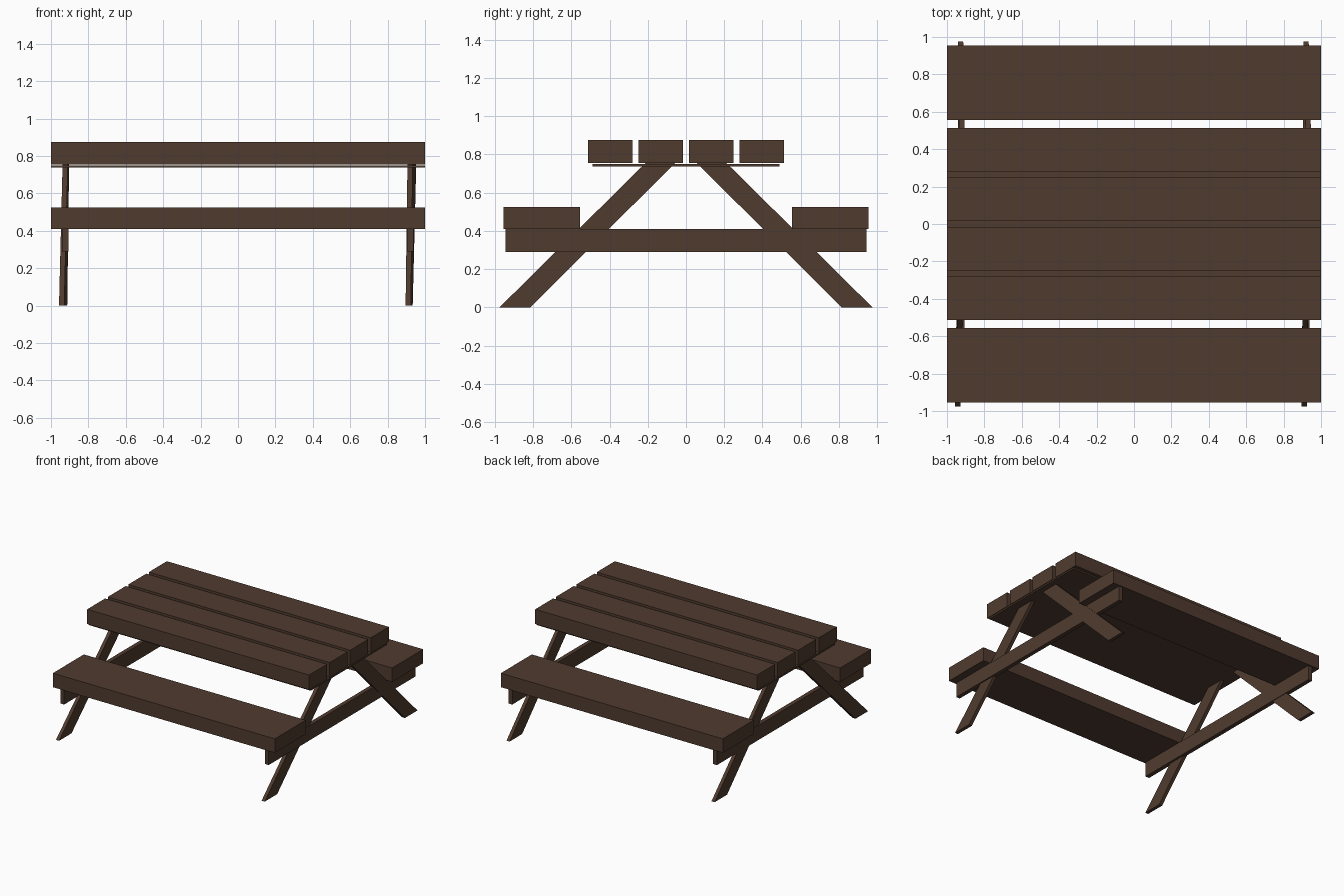
import bpy

if "Cube" in bpy.data.objects:
    bpy.data.objects.remove(bpy.data.objects["Cube"])

wood = bpy.data.materials.new("dark brown wood")
wood.diffuse_color = (0.08, 0.044, 0.028, 1)
wood.use_nodes = True
wood.node_tree.nodes["Principled BSDF"].inputs["Base Color"].default_value = wood.diffuse_color


def mesh_object(name, verts, faces):
    mesh = bpy.data.meshes.new(name)
    mesh.from_pydata(verts, [], faces)
    mesh.materials.append(wood)
    ob = bpy.data.objects.new(name, mesh)
    bpy.context.collection.objects.link(ob)
    return ob


def prism(name, profile, x_low, x_high):
    """Extrude a y-z outline along x; x_low / x_high give the x span per point."""
    n = len(profile)
    verts = [(x, y, z) for x, (y, z) in zip(x_low, profile)]
    verts += [(x, y, z) for x, (y, z) in zip(x_high, profile)]
    faces = [tuple(range(n))[::-1], tuple(range(n, 2 * n))]
    faces += [(i, (i + 1) % n, (i + 1) % n + n, i + n) for i in range(n)]
    ob = mesh_object(name, verts, faces)
    # consistent outward normals
    import bmesh
    bm = bmesh.new()
    bm.from_mesh(ob.data)
    bmesh.ops.recalc_face_normals(bm, faces=bm.faces)
    bm.to_mesh(ob.data)
    bm.free()
    return ob


def box(name, x0, x1, y0, y1, z0, z1):
    return prism(name, [(y0, z0), (y1, z0), (y1, z1), (y0, z1)], [x0] * 4, [x1] * 4)


# Tabletop planks
for i, y in enumerate((-0.397, -0.132, 0.132, 0.397)):
    box(f"table_plank_{i + 1}", -1, 1, y - 0.116, y + 0.116, 0.755, 0.875)

# Thin panel under the tabletop
box("table_under_panel", -1, 1, -0.49, 0.49, 0.738, 0.750)

# Benches
box("front_bench", -1, 1, -0.955, -0.556, 0.41, 0.524)
box("back_bench", -1, 1, 0.556, 0.955, 0.41, 0.524)

# Cross beams carrying the benches
box("left_cross_beam", -0.940, -0.905, -0.945, 0.945, 0.29, 0.41)
box("right_cross_beam", 0.904, 0.938, -0.945, 0.945, 0.29, 0.41)

# Slanted legs: name, side in y, x of the outer-left edge at the foot and at the top
LEGS = (
    ("left_front_leg", -1, -0.957, -0.938),
    ("left_back_leg", 1, -0.941, -0.931),
    ("right_front_leg", -1, 0.896, 0.906),
    ("right_back_leg", 1, 0.906, 0.925),
)
for name, s, foot, top in LEGS:
    outline = [(s * 0.976, 0), (s * 0.815, 0), (s * 0.058, 0.754), (s * 0.213, 0.754)]
    low = [foot, foot, top, top]
    prism(name, outline, low, [x + 0.028 for x in low])
